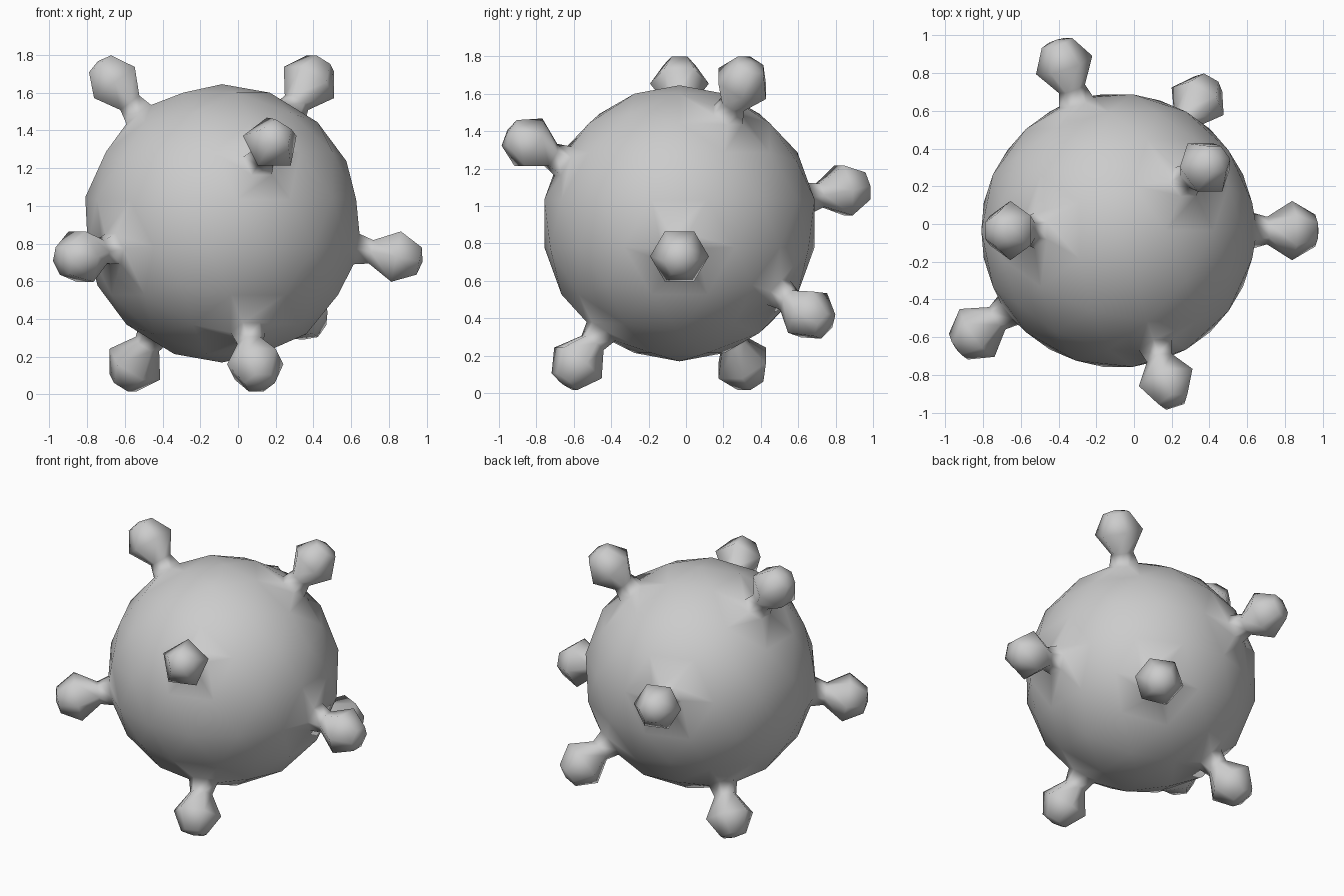
import bpy, bmesh
from mathutils import Vector

if "Cube" in bpy.data.objects:
    bpy.data.objects.remove(bpy.data.objects["Cube"])

CENTER = Vector((-0.085, -0.035, 0.907))
RADIUS = 0.738

# directions of the knobs on the body
KNOBS = [(-0.304, 0.934, 0.188), (0.449, 0.730, -0.514), (0.491, 0.357, 0.794),
         (-0.607, 0, 0.795), (0.982, 0, -0.188), (-0.795, -0.577, -0.188),
         (0.276, -0.851, 0.447), (0.188, -0.577, -0.795), (-0.491, 0.357, -0.795)]

# knob profile: (distance from body centre, ring radius)
PROFILE = [(0.727, 0.095), (0.805, 0.073), (0.94, 0.157), (1.065, 0.085)]
TIP = 1.083

# round body: icosahedron with each edge split in three, pushed to a sphere
bm = bmesh.new()
bmesh.ops.create_icosphere(bm, subdivisions=1, radius=1)
bmesh.ops.subdivide_edges(bm, edges=bm.edges[:], cuts=2, use_grid_fill=True)
bmesh.ops.triangulate(bm, faces=bm.faces[:])
for v in bm.verts:
    v.co = v.co.normalized() * RADIUS


def grow_knob(direction):
    """Replace the fan of faces around the nearest vertex by a knob."""
    d = Vector(direction).normalized()
    hub = max(bm.verts, key=lambda v: v.co.normalized().dot(d) if v.co.length < 0.75 and v.co.length > 0.735 else -2)
    axis = hub.co.normalized()
    side = axis.orthogonal().normalized()
    up = axis.cross(side)
    import_angle = lambda v: Vector((v.co.dot(side), v.co.dot(up))).angle_signed(Vector((1, 0)))
    ring = sorted((e.other_vert(hub) for e in hub.link_edges), key=import_angle)
    outward = [(v.co - axis * v.co.dot(axis)).normalized() for v in ring]
    bm.verts.remove(hub)
    n = len(ring)
    for dist, rad in PROFILE:
        new = [bm.verts.new(axis * dist + o * rad) for o in outward]
        for i in range(n):
            j = (i + 1) % n
            bm.faces.new((ring[i], ring[j], new[j], new[i]))
        ring = new
    tip = bm.verts.new(axis * TIP)
    for i in range(n):
        bm.faces.new((ring[i], ring[(i + 1) % n], tip))


for k in KNOBS:
    grow_knob(k)

bmesh.ops.recalc_face_normals(bm, faces=bm.faces[:])
for f in bm.faces:
    f.smooth = True
bmesh.ops.translate(bm, verts=bm.verts[:], vec=CENTER)
mesh = bpy.data.meshes.new("knobbed_ball")
bm.to_mesh(mesh)
bm.free()
bpy.context.collection.objects.link(bpy.data.objects.new("knobbed_ball", mesh))
